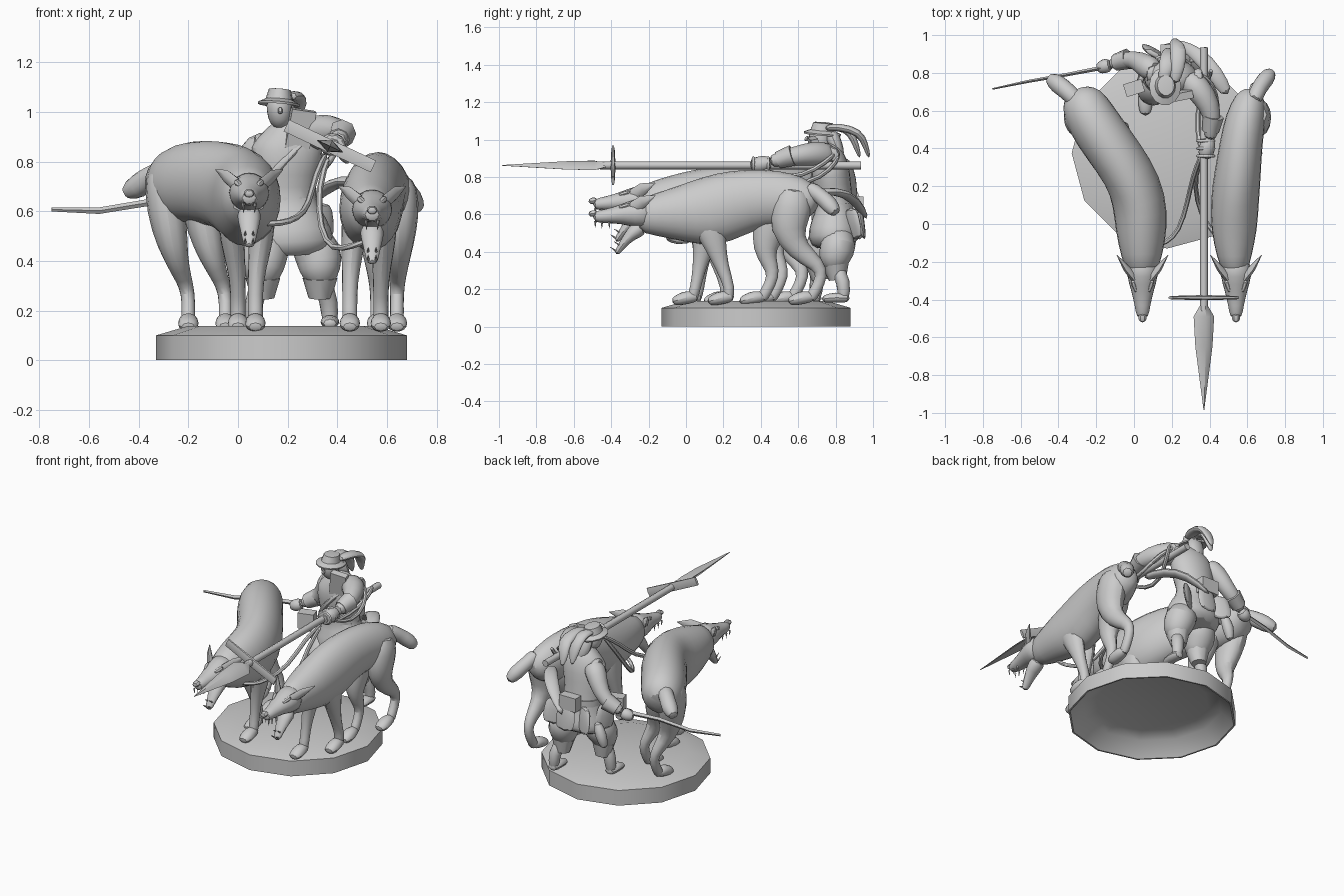
import bpy, bmesh, math
from mathutils import Vector as V


def finish(name, bm, sub=0, angle=50):
    bmesh.ops.recalc_face_normals(bm, faces=bm.faces)
    me = bpy.data.meshes.new(name)
    bm.to_mesh(me)
    bm.free()
    ob = bpy.data.objects.new(name, me)
    bpy.context.collection.objects.link(ob)
    if sub:
        ob.modifiers.new("round", 'SUBSURF').levels = sub
        ob.modifiers["round"].render_levels = sub
    bpy.ops.object.select_all(action='DESELECT')
    ob.select_set(True)
    bpy.context.view_layer.objects.active = ob
    bpy.ops.object.shade_smooth_by_angle(angle=math.radians(angle))
    return ob


def loft(name, pts, sides=8, sub=1, ref=None):
    """Skin rings (x, y, z, half width along ref, half height)."""
    c = [V(p[:3]) for p in pts]
    d = (c[-1] - c[0]).normalized()
    ref = V(ref) if ref else (V((0, 1, 0)) if abs(d.x) > 0.75 else V((1, 0, 0)))
    grow = 1.07 if sub else 1.0
    bm = bmesh.new()
    rings = []
    for i, p in enumerate(pts):
        t = (c[min(i + 1, len(c) - 1)] - c[max(i - 1, 0)]).normalized()
        s = (ref - t * ref.dot(t)).normalized()
        u = s.cross(t)
        a, b = p[3] * grow, p[-1] * grow
        rings.append([bm.verts.new(c[i] + s * a * math.cos(k * math.tau / sides)
                                   + u * b * math.sin(k * math.tau / sides)) for k in range(sides)])
    for r, q in zip(rings, rings[1:]):
        for k in range(sides):
            j = (k + 1) % sides
            bm.faces.new((r[k], r[j], q[j], q[k]))
    bm.faces.new(rings[0][::-1])
    bm.faces.new(rings[-1])
    return finish(name, bm, sub)


def rope(name, pts, r=0.014):
    return loft(name, [(*p, r) for p in pts], 6, 1)


def lathe(name, prof, sides, loc, rot=(0, 0, 0), scale=(1, 1, 1), angle=40):
    bm = bmesh.new()
    vs = [bm.verts.new((r, 0, z)) for r, z in prof]
    es = [bm.edges.new(e) for e in zip(vs, vs[1:])]
    bmesh.ops.spin(bm, geom=vs + es, cent=(0, 0, 0), axis=(0, 0, 1), angle=math.tau, steps=sides)
    bmesh.ops.remove_doubles(bm, verts=bm.verts, dist=1e-4)
    ob = finish(name, bm, 0, angle)
    ob.location, ob.rotation_euler, ob.scale = loc, rot, scale
    return ob


def box(name, loc, size, rot=(0, 0, 0)):
    bm = bmesh.new()
    bmesh.ops.create_cube(bm, size=1)
    ob = finish(name, bm, 0, 20)
    ob.location, ob.scale, ob.rotation_euler = loc, size, rot
    return ob


# hollow round base
lathe("base", [(0, .137), (.38, .137), (.505, .1), (.505, 0), (.495, 0), (.42, .085), (.34, .108), (0, .115)],
      12, (.175, .375, 0))


# wolves
def wolf(tag, spine, dz, hw, body, tail, legs):
    def sx(y):
        for (y0, x0), (y1, x1) in zip(spine, spine[1:]):
            if y <= y1:
                return x0 + (x1 - x0) * (y - y0) / (y1 - y0)
        return spine[-1][1]

    loft("body_" + tag, [(sx(y), y, (t + b) / 2, w * hw, (t - b) / 2) for y, t, b, w in body], 12)
    h, x = dz * 1.5, sx(-.3)
    # head, jaw, nose, teeth, ears
    loft("skull_" + tag, [(x, -.18, .61 + h, .085, .09), (x, -.28, .605 + h, .082, .075),
                          (x, -.35, .6 + h, .06, .05), (x, -.43, .59 + h, .04, .036),
                          (x, -.5, .585 + h, .033, .03)], 10)
    loft("nose_" + tag, [(x, -.47, .61 + h, .028, .022), (x, -.525, .6 + h, .024, .02)], 6)
    loft("jaw_" + tag, [(x, -.23, .54 + h, .058, .06), (x, -.3, .49 + h, .045, .032),
                        (x, -.345, .43 + h, .03, .02), (x, -.375, .385 + h, .022, .016)], 8)
    for s in (-1, 1):
        loft("ear_" + tag, [(x + s * .045, -.28, .635 + h, .035, .022), (x + s * .09, -.23, .67 + h, .032, .016),
                            (x + s * .135, -.165, .70 + h, .002, .002)], 6, 0, (.5, .8 * s, 0))
        loft("brow_" + tag, [(x + s * .03, -.37, .63 + h, .012, .012), (x + s * .055, -.29, .655 + h, .02, .018)], 6)
        for y, zu in ((-.485, .565), (-.45, .56), (-.41, .56)):
            loft("tooth_" + tag, [(x + s * .024, y, zu + h, .007), (x + s * .022, y, zu - .035 + h, .001)], 4, 0)
        for y, zl in ((-.375, .405), (-.355, .435)):
            loft("tooth_" + tag, [(x + s * .016, y, zl + h, .006), (x + s * .016, y - .03, zl + .02 + h, .001)], 4, 0)
    loft("tail_" + tag, tail, 8)
    # legs: (hip x, foot x, foot y, hip y, is hind)
    for px, fx, fy, ty, hind in legs:
        if hind:
            loft("hind_leg_" + tag, [(px, ty + .01, .75 + dz, .06, .08), (px, ty, .64 + dz, .085, .115),
                                     (px * .75 + fx * .25, ty - .03, .52, .075, .1),
                                     (px * .5 + fx * .5, (ty + fy) / 2 - .01, .41, .05, .062),
                                     (px * .2 + fx * .8, fy + .08, .33, .034, .042),
                                     (fx, fy + .1, .27, .028, .034), (fx, fy + .06, .19, .028, .03),
                                     (fx, fy + .03, .14, .03, .034)], 8)
        else:
            loft("front_leg_" + tag, [(px, ty, .66 + dz, .05, .11), (px, ty + .02, .54, .055, .09),
                                      (fx * .5 + px * .5, ty * .7 + fy * .3 + .03, .43, .045, .06),
                                      (fx, ty * .4 + fy * .6 + .03, .32, .032, .036),
                                      (fx, fy + .04, .2, .03, .028), (fx, fy + .02, .14, .034, .033)], 8)
        loft("paw_" + tag, [(fx, fy + .06, .16, .028, .025), (fx, fy, .158, .042, .038),
                            (fx, fy - .05, .143, .044, .032), (fx, fy - .085, .132, .03, .018)], 8)


# body rings: y, top, bottom, half width
wolf("left", [(-.6, .06), (-.2, .04), (.1, .04), (.25, -.01), (.4, -.12), (.58, -.245), (.74, -.31)], .045, 1.12,
     [(-.28, .74, .57, .065), (-.17, .78, .53, .095), (-.03, .82, .47, .12), (.13, .845, .45, .125),
      (.27, .875, .52, .12), (.42, .885, .56, .12), (.56, .87, .55, .12), (.67, .83, .6, .1), (.71, .75, .64, .05)],
     [(-.29, .64, .76, .055), (-.35, .7, .74, .045), (-.4, .74, .7, .055), (-.46, .78, .67, .03)],
     [(.1, .07, .03, .08, 0), (-.03, -.0, .18, .1, 0), (-.3, -.2, .53, .57, 1), (-.16, -.05, .42, .5, 1)])
wolf("right", [(-.6, .57), (-.2, .53), (.1, .53), (.5, .575), (.72, .63)], 0, 1,
     [(-.28, .67, .51, .06), (-.17, .705, .49, .09), (-.03, .75, .46, .12), (.13, .80, .425, .125),
      (.27, .835, .49, .12), (.42, .84, .54, .11), (.56, .82, .54, .105), (.67, .77, .58, .08), (.71, .7, .62, .04)],
     [(.63, .64, .75, .05), (.66, .72, .7, .04), (.7, .77, .65, .05), (.73, .81, .6, .03)],
     [(.47, .45, .01, .09, 0), (.59, .575, .2, .1, 0), (.65, .64, .63, .57, 1), (.55, .56, .37, .48, 1)])

# hunter body
loft("coat", [(.21, .8, .42, .15, .11), (.21, .79, .48, .18, .14), (.2, .79, .56, .15, .12), (.19, .8, .65, .11, .09),
              (.19, .78, .76, .13, .1), (.2, .77, .86, .15, .1), (.2, .76, .93, .1, .075), (.18, .74, .97, .045)], 12)
loft("belt", [(.19, .8, .62, .127, .105), (.19, .8, .66, .127, .105)], 12, 0)
for x, y, a in ((.04, .77, 1.2), (.1, .9, -.5), (.22, .925, 0), (.33, .88, .6)):
    loft("coat_tail", [(x, y, .64, .06, .02), (x, y + .01, .56, .075, .022), (x, y + .03, .46, .08, .012)],
         6, 1, (math.cos(a), math.sin(a), 0))
for s, kx, ky, fx, fy in (("left", .33, .79, .37, .8), ("right", .1, .7, .06, .65)):
    loft("breeches_" + s, [(.2 + (kx - .2) * .5, .8, .52, .08), (kx, ky + .03, .43, .1), (kx, ky, .36, .085),
                           (kx, ky, .3, .05)], 10)
    loft("boot_" + s, [(kx, ky, .33, .045), (fx, fy + .05, .24, .037), (fx, fy + .04, .13, .035)], 8)
    loft("boot_cuff_" + s, [(kx, ky + .01, .33, .07), (kx, ky + .02, .25, .046)], 8, 0)
    loft("shoe_" + s, [(fx, fy + .08, .15, .035, .025), (fx, fy, .158, .042, .03), (fx, fy - .08, .145, .03, .02)], 8)

# head and hair
loft("head", [(.17, .74, .94, .035), (.17, .72, .98, .05, .056), (.165, .71, 1.03, .053, .06),
              (.165, .72, 1.07, .04)], 10)
loft("face_nose", [(.17, .655, 1.02, .01), (.17, .635, .99, .014)], 6)
loft("hair", [(.18, .77, 1.05, .05, .04), (.19, .8, .97, .06, .04), (.2, .83, .9, .04, .025)], 8)
box("collar_flap", (.25, .69, .93), (.1, .04, .16), (.2, .15, .2))
# hat with plumes
lathe("hat", [(0, .055), (.045, .05), (.055, .01), (.085, -.005), (.083, -.014), (.05, -.005), (0, -.005)],
      14, (.165, .73, 1.04), (-.08, .08, 0), (1, 1.2, 1))
for dx, tip in ((0, .93), (.06, .98)):
    loft("plume", [(.15 + dx, .74, 1.06, .025, .018), (.17 + dx, .82, 1.07, .04, .022),
                   (.18 + dx, tip - .05, 1.04, .045, .022), (.18 + dx * .6, tip - .02, .97, .035, .018),
                   (.18 + dx * .6, tip, .9, .01, .008)], 8)

# arms
loft("left_arm", [(.27, .78, .9, .07), (.34, .72, .925, .075), (.4, .63, .92, .06), (.42, .54, .905, .045),
                  (.4, .44, .88, .036)], 8)
loft("left_cuff", [(.42, .57, .915, .057), (.405, .49, .89, .045)], 8, 0)
loft("left_hand", [(.4, .46, .88, .035), (.385, .4, .868, .048), (.375, .34, .86, .035)], 8)
loft("right_arm", [(.12, .8, .88, .07), (.06, .84, .83, .065), (.01, .87, .74, .05), (-.06, .87, .68, .045),
                   (-.13, .84, .64, .033)], 8)
loft("right_cuff", [(-.03, .875, .7, .055), (-.1, .855, .66, .045)], 8, 0)
loft("right_hand", [(-.12, .845, .645, .035), (-.16, .835, .625, .042), (-.2, .82, .62, .025)], 8)
for x, y, z in ((.09, .8, .87), (.34, .77, .92)):
    loft("shoulder_roll", [(x - .035, y, z, .06, .05), (x + .035, y, z, .06, .05)], 8)

# curved sword
loft("sword_blade", [(-.1, .84, .645, .012, .016), (-.36, .79, .635, .009, .014), (-.56, .755, .602, .008, .013),
                     (-.75, .715, .607, .004, .008)], 4, 0)
# scabbard, pouches, strap
loft("scabbard", [(.5, .68, .71, .02, .035), (.43, .8, .73, .022, .045), (.34, .9, .69, .022, .045),
                  (.22, .97, .57, .012, .015)], 8, 1, (0, 0, 1))
box("pouch_side", (-.0, .72, .62), (.1, .07, .1), (0, 0, .3))
box("pouch_back", (.2, .92, .65), (.12, .06, .09))
loft("powder_flask", [(.04, .87, .55, .025), (.0, .88, .46, .04), (-.02, .87, .38, .02)], 8)
rope("chest_strap", [(.32, .74, .92), (.22, .67, .84), (.12, .685, .73), (.07, .76, .64)], .018)

# long spear with cross bar
tilt = (.905, 0, -.425)
loft("spear_shaft", [(.37, .935, .862, .021), (.37, -.46, .862, .021)], 8, 0)
loft("spear_head", [(.37, -.43, .862, .022, .02), (.37, -.49, .862, .06, .025), (.37, -.65, .862, .05, .024),
                    (.37, -.985, .862, .002, .002)], 4, 0, tilt)
loft("spear_cross_bar", [(.195, -.39, .945, .009, .03), (.37, -.39, .862, .014, .03), (.545, -.39, .78, .009, .03)], 6, 0)

# leashes
rope("leash_left", [(.36, .38, .84), (.31, .25, .75), (.285, .12, .62), (.24, -.04, .57), (.17, -.1, .55), (.1, -.12, .55)])
rope("leash_right", [(.37, .35, .83), (.32, .27, .7), (.33, .12, .52), (.38, -.0, .44), (.46, -.09, .46), (.52, -.1, .48)])
rope("leash_slack", [(.38, .37, .87), (.43, .48, .8), (.45, .62, .8), (.42, .75, .88), (.34, .8, .93)])
rope("leash_loop", [(.36, .37, .86), (.33, .5, .77), (.34, .65, .76), (.4, .78, .84), (.41, .82, .92)])
for y in (.36, .4, .44):
    loft("rope_wrap", [(.38, y - .013, .868, .056, .048), (.38, y + .013, .868, .056, .048)], 10, 1)
